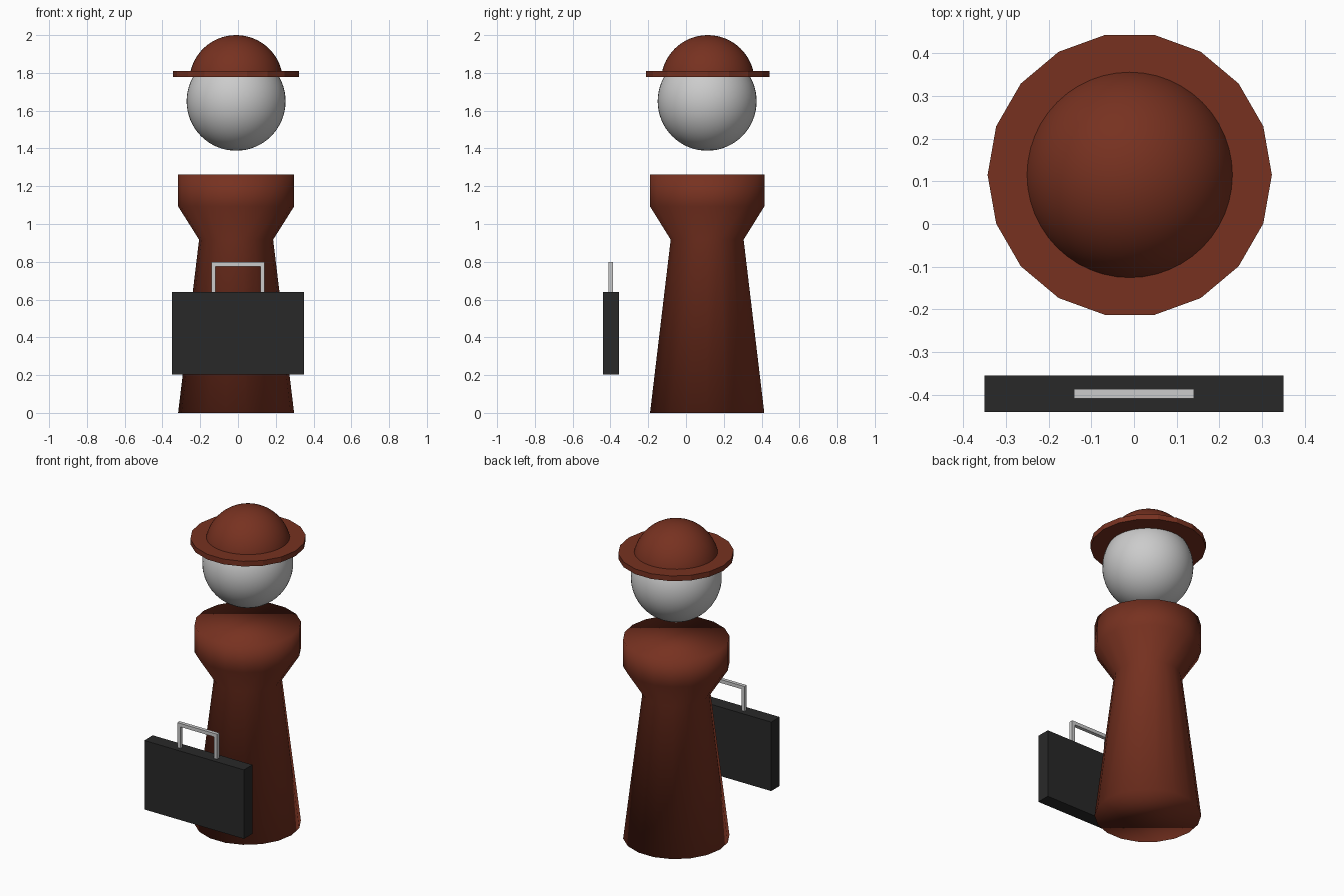
import bpy, bmesh, math

if "Cube" in bpy.data.objects:
    bpy.data.objects.remove(bpy.data.objects["Cube"])

CX, CY = -0.01, 0.115          # axis of the figure
SIDES = 18


def material(name, rgb):
    m = bpy.data.materials.new(name)
    m.diffuse_color = (*rgb, 1)
    m.use_nodes = True
    m.node_tree.nodes["Principled BSDF"].inputs["Base Color"].default_value = m.diffuse_color
    return m


brown = material("brown_cloth", (0.184, 0.031, 0.0145))
black = material("black_leather", (0.0215, 0.0215, 0.0215))


def add_object(name, bm, mat=None, smooth=False, loc=(0, 0, 0)):
    bmesh.ops.recalc_face_normals(bm, faces=bm.faces)
    for f in bm.faces:
        f.smooth = smooth
    mesh = bpy.data.meshes.new(name)
    bm.to_mesh(mesh)
    bm.free()
    if mat:
        mesh.materials.append(mat)
    ob = bpy.data.objects.new(name, mesh)
    ob.location = loc
    bpy.context.collection.objects.link(ob)
    return ob


def turned(profile):
    """Closed solid of revolution from (radius, z) points."""
    bm = bmesh.new()
    rings = [[bm.verts.new((r * math.cos(a), r * math.sin(a), z))
              for a in (2 * math.pi * i / SIDES for i in range(SIDES))]
             for r, z in profile]
    for lo, hi in zip(rings, rings[1:]):
        for i in range(SIDES):
            j = (i + 1) % SIDES
            bm.faces.new((lo[i], lo[j], hi[j], hi[i]))
    bm.faces.new(rings[0][::-1])
    bm.faces.new(rings[-1])
    return bm


def ball(radius):
    bm = bmesh.new()
    bmesh.ops.create_uvsphere(bm, u_segments=48, v_segments=32, radius=radius)
    return bm


def extruded(points, y0, y1):
    """Outline in x-z pulled through y."""
    bm = bmesh.new()
    face = bm.faces.new([bm.verts.new((x, y0, z)) for x, z in points])
    new = bmesh.ops.extrude_face_region(bm, geom=[face], use_keep_orig=True)["geom"]
    bmesh.ops.translate(bm, vec=(0, y1 - y0, 0),
                        verts=[g for g in new if isinstance(g, bmesh.types.BMVert)])
    return bm


# Coat-like body, smooth over the caps too
add_object("body", turned([(0.307, 0), (0.196, 0.917), (0.307, 1.093), (0.307, 1.263)]),
           brown, True, (CX, CY - 0.003, 0))

# Head
add_object("head", ball(0.262), None, True, (CX, CY - 0.003, 1.65))

# Hat brim
add_object("hat_brim", turned([(0.333, 1.778), (0.333, 1.811)]), brown, False, (CX, CY, 0))

# Hat crown: ball cut off inside the brim
crown = ball(0.248)
bmesh.ops.bisect_plane(crown, geom=crown.verts[:] + crown.edges[:] + crown.faces[:],
                       plane_co=(0, 0, 0.045), plane_no=(0, 0, 1), clear_inner=True)
add_object("hat_crown", crown, brown, True, (CX, CY, 1.752))

# Briefcase
add_object("case", extruded([(-0.35, 0.202), (0.35, 0.202), (0.35, 0.64), (-0.35, 0.64)],
                            -0.44, -0.355), black)

# Square-section handle
w, t, top, low = 0.14, 0.022, 0.798, 0.63
add_object("case_handle", extruded([(-w, low), (-w, top), (w, top), (w, low),
                                    (w - t, low), (w - t, top - t),
                                    (t - w, top - t), (t - w, low)], -0.409, -0.386))
